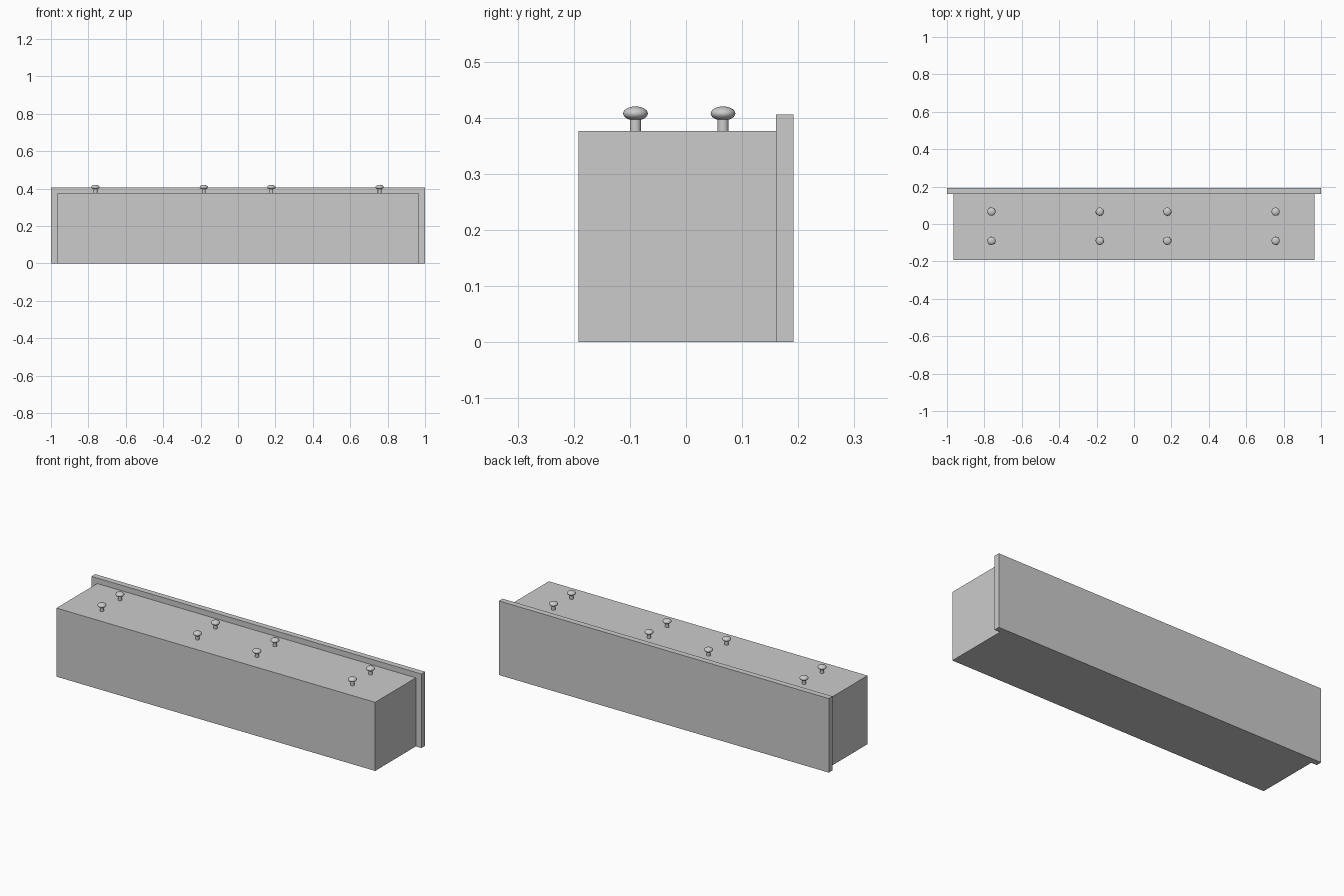
import bpy
from mathutils import Vector

if "Cube" in bpy.data.objects:
    bpy.data.objects.remove(bpy.data.objects["Cube"])


def box(name, lo, hi):
    lo, hi = Vector(lo), Vector(hi)
    bpy.ops.mesh.primitive_cube_add(size=1, location=(lo + hi) / 2)
    ob = bpy.context.object
    ob.name = name
    ob.scale = hi - lo
    bpy.ops.object.transform_apply(location=False, rotation=False, scale=True)
    return ob


def knob(x, y):
    # short round stem
    bpy.ops.mesh.primitive_cylinder_add(vertices=16, radius=0.01, depth=0.03,
                                        location=(x, y, TOP + 0.013))
    bpy.context.object.name = "knob_stem"
    bpy.ops.object.shade_smooth_by_angle()
    # flattened ball head
    bpy.ops.mesh.primitive_uv_sphere_add(segments=24, ring_count=12, radius=0.022,
                                         location=(x, y, 0.4075))
    head = bpy.context.object
    head.name = "knob_head"
    head.scale.z = 0.0125 / 0.022
    bpy.ops.object.transform_apply(location=False, rotation=False, scale=True)
    bpy.ops.object.shade_smooth()


TOP = 0.376

# main body and the wider, taller panel behind it
box("body", (-0.966, -0.192, 0), (0.966, 0.16, TOP))
box("back_panel", (-1, 0.16, 0), (1, 0.192, 0.406))

# two rows of four knobs
for x in (-0.762, -0.183, 0.178, 0.757):
    for y in (-0.09, 0.066):
        knob(x, y)
